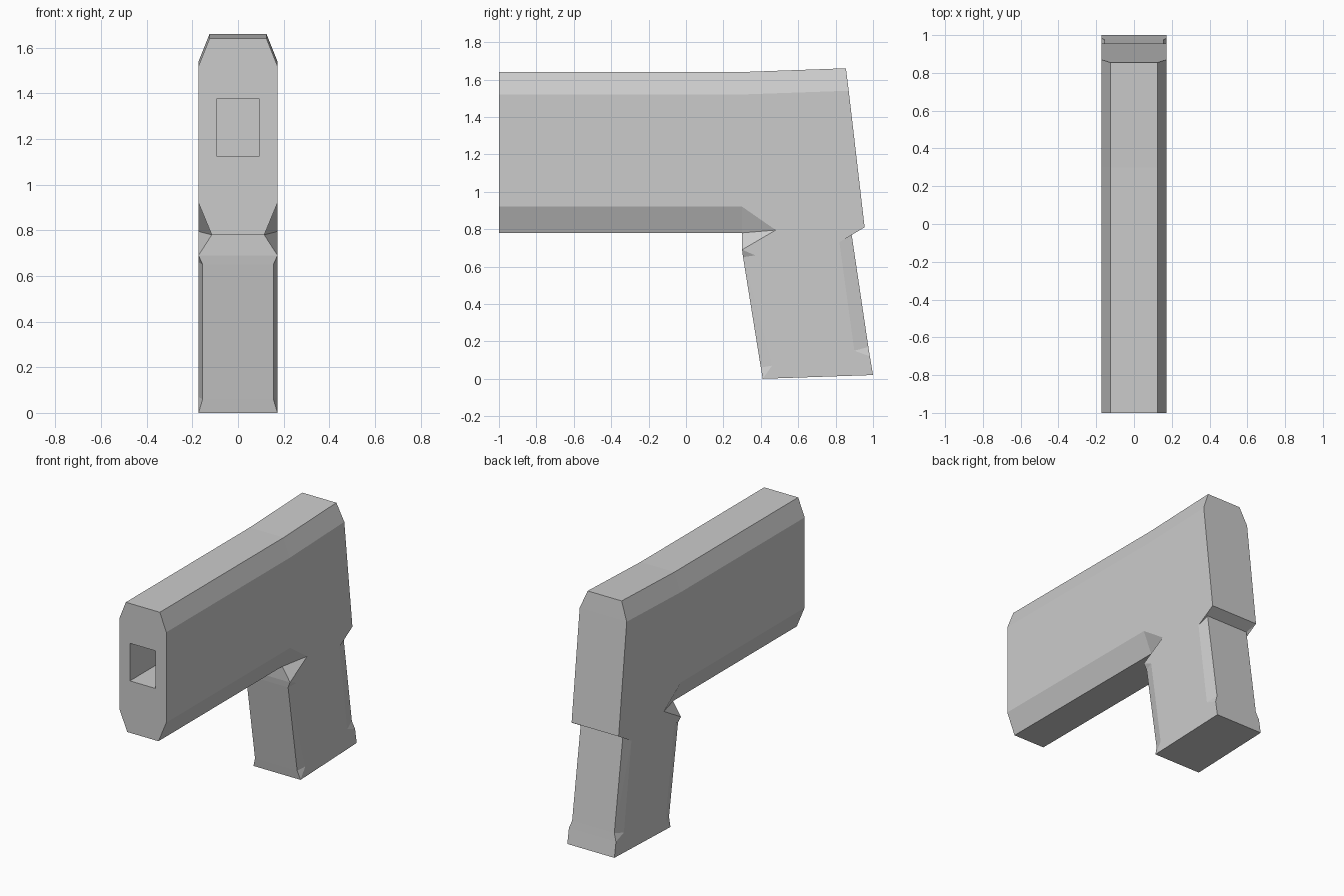
import bpy
import bmesh

cube = bpy.data.objects.get("Cube")
if cube:
    bpy.data.objects.remove(cube, do_unlink=True)

W = 0.173          # half width of the flat sides


def full(y, z):
    """Outline point with no chamfer: the side meets the rim at full width."""
    return (y, z), (W, y, z)


# Side outline point (y, z), then rim point (half width, y, z)
OUTLINE = [
    full(-1, 1.52),                              # muzzle
    full(-1, 0.92),
    ((-1, 0.92), (0.115, -1, 0.78)),             # chamfered underside
    ((0.30, 0.92), (0.115, 0.30, 0.78)),
    ((0.48, 0.795), (0.115, 0.30, 0.78)),        # pinch where grip begins
    full(0.30, 0.69),
    ((0.37, 0.66), (0.155, 0.305, 0.65)),        # grip front chamfer
    ((0.46, 0.07), (0.155, 0.40, 0.06)),
    full(0.41, 0.0),                             # grip base
    full(1.0, 0.02),
    full(0.983, 0.12),
    ((0.90, 0.15), (0.155, 0.975, 0.17)),        # grip back chamfer
    ((0.82, 0.73), (0.155, 0.885, 0.775)),
    full(0.955, 0.81),                           # rear plate
    full(0.87, 1.54),
    ((0.87, 1.54), (0.125, 0.855, 1.66)),        # chamfered top
    ((0.30, 1.52), (0.125, 0.30, 1.64)),
    ((-1, 1.52), (0.125, -1, 1.64)),
]

grey = bpy.data.materials.new("plain_grey")
grey.use_nodes = True
COLOUR = (0.6, 0.6, 0.6, 1)
grey.diffuse_color = COLOUR
grey.node_tree.nodes["Principled BSDF"].inputs["Base Color"].default_value = COLOUR

bm = bmesh.new()
shared = {}


def vert(x, y, z):
    key = (x, y, z)
    if key not in shared:
        shared[key] = bm.verts.new(key)
    return shared[key]


def face(points):
    """Make a face, skipping repeated corners."""
    corners = list(dict.fromkeys(vert(*p) for p in points))
    if len(corners) > 2:
        bm.faces.new(corners)


# Flat sides, chamfers and the strip round the rim
for s in (1, -1):
    face([(s * W, *side) for side, rim in OUTLINE])
for (a, ra), (b, rb) in zip(OUTLINE, OUTLINE[1:] + OUTLINE[:1]):
    for s in (1, -1):
        face([(s * W, *a), (s * W, *b),
              (s * rb[0], *rb[1:]), (s * ra[0], *ra[1:])])
    face([ra, rb, (-rb[0], *rb[1:]), (-ra[0], *ra[1:])])
bmesh.ops.recalc_face_normals(bm, faces=bm.faces)
bmesh.ops.triangulate(bm, faces=[f for f in bm.faces if len(f.verts) > 3])
mesh = bpy.data.meshes.new("body_and_grip")
bm.to_mesh(mesh)
bm.free()
body = bpy.data.objects.new("body_and_grip", mesh)
bpy.context.collection.objects.link(body)
mesh.materials.append(grey)

# Square bore in the muzzle
bpy.ops.mesh.primitive_cube_add(size=1, location=(0, -0.8, 1.25))
cutter = bpy.context.object
cutter.name = "bore_cutter"
cutter.scale = (0.19, 0.9, 0.25)
cutter.hide_render = True
cutter.data.materials.append(grey)
cut = body.modifiers.new("bore", "BOOLEAN")
cut.operation = "DIFFERENCE"
cut.solver = "EXACT"
cut.object = cutter
bpy.context.view_layer.objects.active = body
bpy.ops.object.modifier_apply(modifier=cut.name)
bpy.data.objects.remove(cutter, do_unlink=True)
